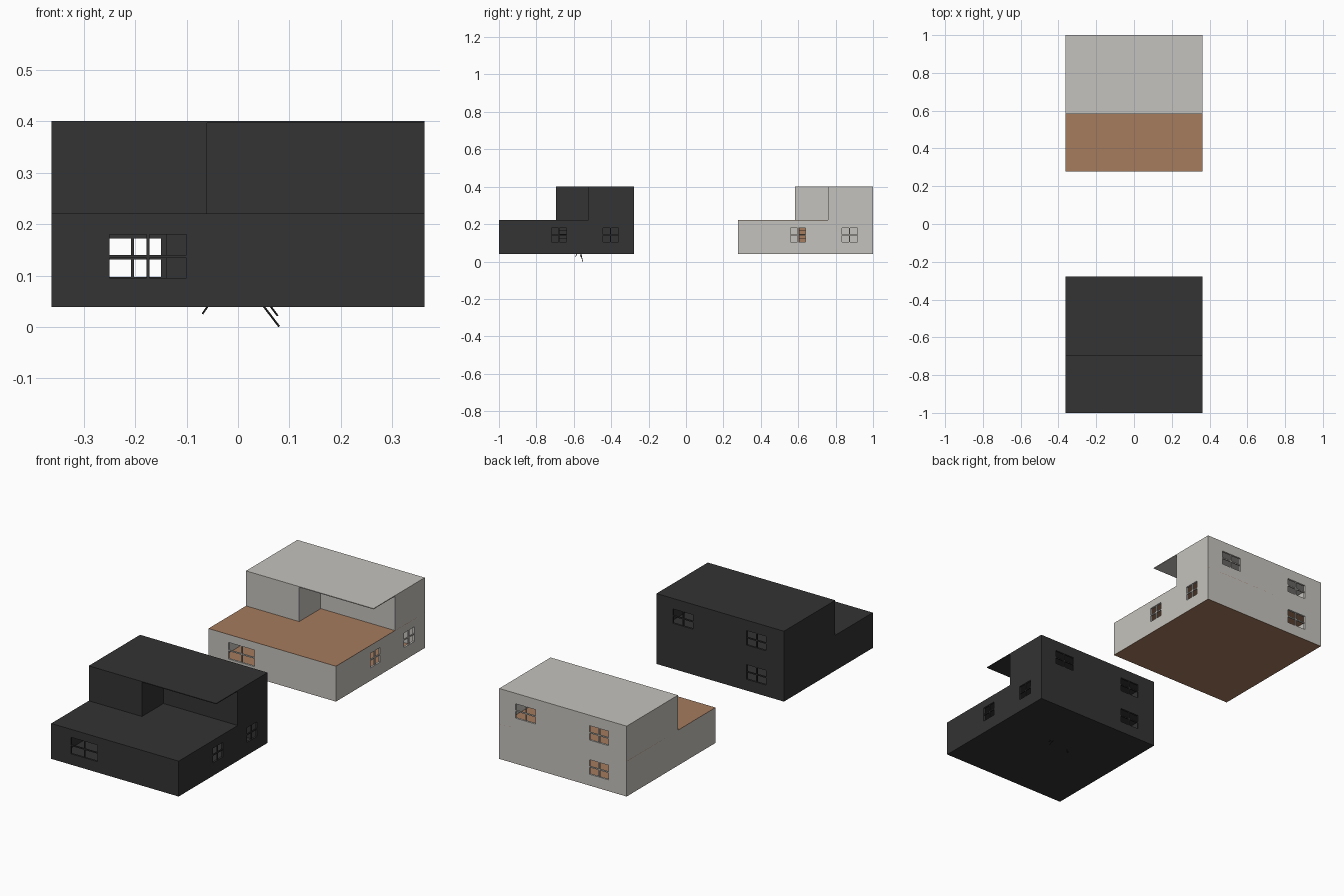
import bpy, bmesh
from mathutils import Vector, Matrix

if "Cube" in bpy.data.objects:
    bpy.data.objects.remove(bpy.data.objects["Cube"])

X, T = 0.3625, 0.01          # half width, wall thickness
Z0, Z1, Z2 = 0.04, 0.22, 0.40


def material(name, rgb):
    m = bpy.data.materials.new(name)
    m.diffuse_color = (*rgb, 1)
    m.use_nodes = True
    m.node_tree.nodes["Principled BSDF"].inputs["Base Color"].default_value = m.diffuse_color
    return m


DARK = material("dark", (0.033, 0.033, 0.033))
LIGHT = material("light", (0.56, 0.545, 0.51))
WOOD = material("wood", (0.38, 0.2, 0.113))


def box(bm, lo, hi):
    lo, hi = Vector(lo), Vector(hi)
    s = hi - lo
    bmesh.ops.create_cube(bm, size=1, matrix=Matrix.Translation((lo + hi) / 2) @ Matrix.Diagonal((*s, 1)))


def finish(bm, name, mat):
    me = bpy.data.meshes.new(name)
    bm.to_mesh(me)
    bm.free()
    me.materials.append(mat)
    ob = bpy.data.objects.new(name, me)
    bpy.context.collection.objects.link(ob)
    return ob


def wall(bm, along, f, a0, a1, z0, z1, windows=(), wz=(0, 0)):
    """Wall running along x or y, occupying f..f+T, with cross-barred windows."""
    def piece(u0, u1, v0, v1, inset=0.0):
        p, q = f + inset, f + T - inset
        if along == 'x':
            box(bm, (u0, p, v0), (u1, q, v1))
        else:
            box(bm, (p, u0, v0), (q, u1, v1))
    pos = a0
    for u0, u1 in sorted(windows):
        piece(pos, u0, z0, z1)
        piece(u0, u1, z0, wz[0])
        piece(u0, u1, wz[1], z1)
        uc, vc, b = (u0 + u1) / 2, (wz[0] + wz[1]) / 2, 0.003
        piece(uc - b, uc + b, wz[0], wz[1], 0.002)
        piece(u0, u1, vc - b, vc + b, 0.002)
        pos = u1
    piece(pos, a1, z0, z1)


def house(prefix, y, mat, floor_mat):
    back = y + 0.722
    mid, rec = y + 0.305, y + 0.48     # upper front, recessed front

    # lower storey walls
    bm = bmesh.new()
    wall(bm, 'x', y, -X, X, Z0, Z1, [(-0.25, -0.10)], (0.095, 0.18))
    wall(bm, 'x', back - T, -X, X, Z0, Z1, [(-0.26, -0.15)], (0.097, 0.172))
    wall(bm, 'y', -X, y + T, back - T, Z0, Z1)
    wall(bm, 'y', X - T, y + T, back - T, Z0, Z1,
         [(y + 0.28, y + 0.36), (y + 0.555, y + 0.638)], (0.105, 0.18))
    finish(bm, prefix + "_lower_walls", mat)

    # upper storey walls with a recessed right part
    bm = bmesh.new()
    wall(bm, 'x', mid, -X, -0.06, Z1, Z2)
    wall(bm, 'y', -X, mid + T, back - T, Z1, Z2)
    wall(bm, 'y', -0.06 - T, mid + T, rec + T, Z1, Z2)
    wall(bm, 'x', rec, -0.06, X, Z1, Z2)
    wall(bm, 'y', X - T, rec + T, back - T, Z1, Z2)
    wall(bm, 'x', back - T, -X, X, Z1, Z2, [(-0.26, -0.15), (0.155, 0.27)], (0.273, 0.347))
    finish(bm, prefix + "_upper_walls", mat)

    # roof, deck and floor slabs
    for part, ya, z, h, m in (("roof", mid, Z2 - 0.003, 0.004, mat),
                              ("deck", y, Z1 - 0.001, 0.002, floor_mat),
                              ("floor", y, Z0 - 0.001, 0.002, floor_mat)):
        bm = bmesh.new()
        box(bm, (-X, ya, z), (X, back, z + h))
        finish(bm, prefix + "_" + part, m)

    # inner stairs
    bm = bmesh.new()
    n = 8
    for i in range(n):
        x = 0.10 - i * 0.03
        box(bm, (x - 0.03, y + 0.325, Z0), (x, y + 0.42, Z0 + (i + 1) * 0.17 / n))
    finish(bm, prefix + "_stairs", floor_mat)


house("dark_house", -1.0, DARK, DARK)
house("light_house", 0.278, LIGHT, WOOD)

# thin splayed legs poking out under the dark house
bm = bmesh.new()
for a, b in (((0.035, -0.565, 0.06), (0.08, -0.553, 0.001)),
             ((0.045, -0.575, 0.065), (0.077, -0.56, 0.022)),
             ((-0.045, -0.575, 0.06), (-0.069, -0.59, 0.026))):
    a, b = Vector(a), Vector(b)
    d = b - a
    bmesh.ops.create_cone(bm, cap_ends=True, segments=6, radius1=0.002, radius2=0.002, depth=d.length,
                          matrix=Matrix.Translation((a + b) / 2) @ d.to_track_quat('Z', 'Y').to_matrix().to_4x4())
finish(bm, "splayed_legs", DARK)
